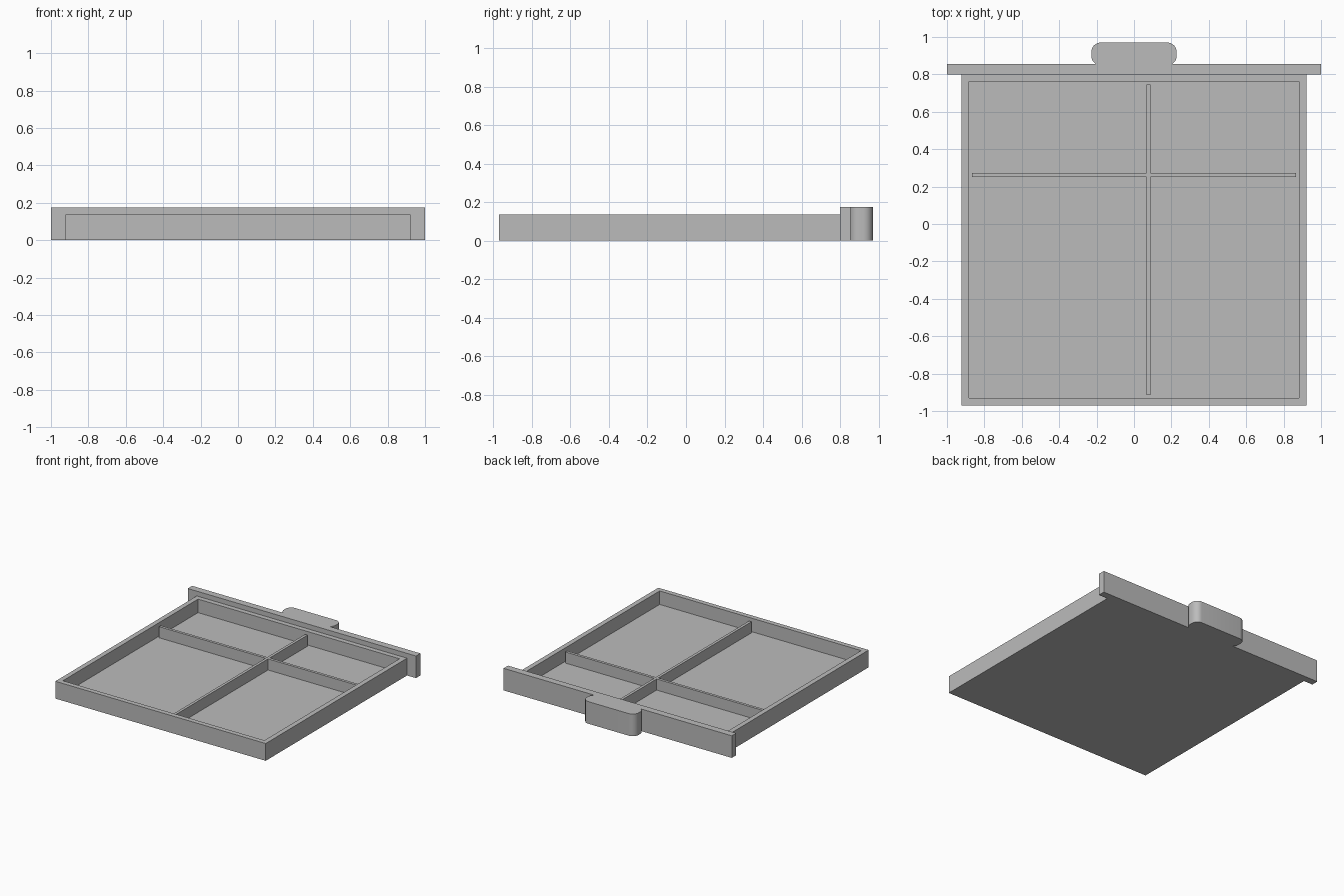
import bpy, bmesh, math

cube = bpy.data.objects.get("Cube")
if cube:
    bpy.data.objects.remove(cube, do_unlink=True)

GREY = (0.5, 0.5, 0.5, 1)
mat = bpy.data.materials.new("plain grey")
mat.use_nodes = True
mat.diffuse_color = GREY
mat.node_tree.nodes["Principled BSDF"].inputs["Base Color"].default_value = GREY

HALF_W, FRONT, BACK = 0.922, -0.97, 0.80
WALL, FLOOR_Z, RIM_Z = 0.055, 0.03, 0.137


def prism(outline, z0, z1):
    """Extrude a flat outline upwards; return the bmesh and its top face."""
    bm = bmesh.new()
    base = bm.faces.new([bm.verts.new((x, y, z0)) for x, y in outline])
    ext = bmesh.ops.extrude_face_region(bm, geom=[base], use_keep_orig=True)["geom"]
    bmesh.ops.translate(bm, vec=(0, 0, z1 - z0),
                        verts=[v for v in ext if isinstance(v, bmesh.types.BMVert)])
    bmesh.ops.recalc_face_normals(bm, faces=bm.faces)
    return bm, max(bm.faces, key=lambda f: f.calc_center_median().z)


def finish(bm, name):
    mesh = bpy.data.meshes.new(name)
    bm.to_mesh(mesh)
    bm.free()
    mesh.materials.append(mat)
    obj = bpy.data.objects.new(name, mesh)
    bpy.context.collection.objects.link(obj)
    bpy.ops.object.select_all(action="DESELECT")
    obj.select_set(True)
    bpy.context.view_layer.objects.active = obj
    bpy.ops.object.shade_smooth_by_angle(angle=math.radians(30))
    return obj


def arc(cx, cy, r, start, end, steps=8):
    angles = [math.radians(start + (end - start) * i / steps) for i in range(steps + 1)]
    return [(cx + r * math.cos(a), cy + r * math.sin(a)) for a in angles]


# Tray: a block whose top is inset and sunk to the floor
bm, top = prism([(-HALF_W, FRONT), (HALF_W, FRONT), (HALF_W, BACK), (-HALF_W, BACK)], 0, RIM_Z)
bmesh.ops.inset_region(bm, faces=[top], thickness=WALL)
sunk = bmesh.ops.extrude_discrete_faces(bm, faces=[top])["faces"][0]
bmesh.ops.translate(bm, verts=sunk.verts, vec=(0, 0, FLOOR_Z - RIM_Z))
finish(bm, "tray")

# Dividers: one cross, reaching the inner walls
xl, xr, yf, yb = 0.066, 0.088, 0.251, 0.273
w, f, b = HALF_W - WALL, FRONT + WALL, BACK - WALL
cross = [(xl, f), (xr, f), (xr, yf), (w, yf), (w, yb), (xr, yb),
         (xr, b), (xl, b), (xl, yb), (-w, yb), (-w, yf), (xl, yf)]
bm, _ = prism(cross, FLOOR_Z, 0.118)
finish(bm, "dividers")

# End panel with its rounded pull, traced as a single outline
panel_back, pull_back, pull_w, r = 0.855, 0.97, 0.228, 0.05
right = arc(pull_w - r, panel_back + 0.044, r, -62, 0) + arc(pull_w - r, pull_back - r, r, 0, 90)
left = [(-x, y) for x, y in reversed(right)]
outline = [(-1, BACK), (1, BACK), (1, panel_back)] + right + left + [(-1, panel_back)]
bm, _ = prism(outline, 0, 0.175)
bmesh.ops.remove_doubles(bm, verts=bm.verts, dist=0.0005)
finish(bm, "end_panel_with_pull")
